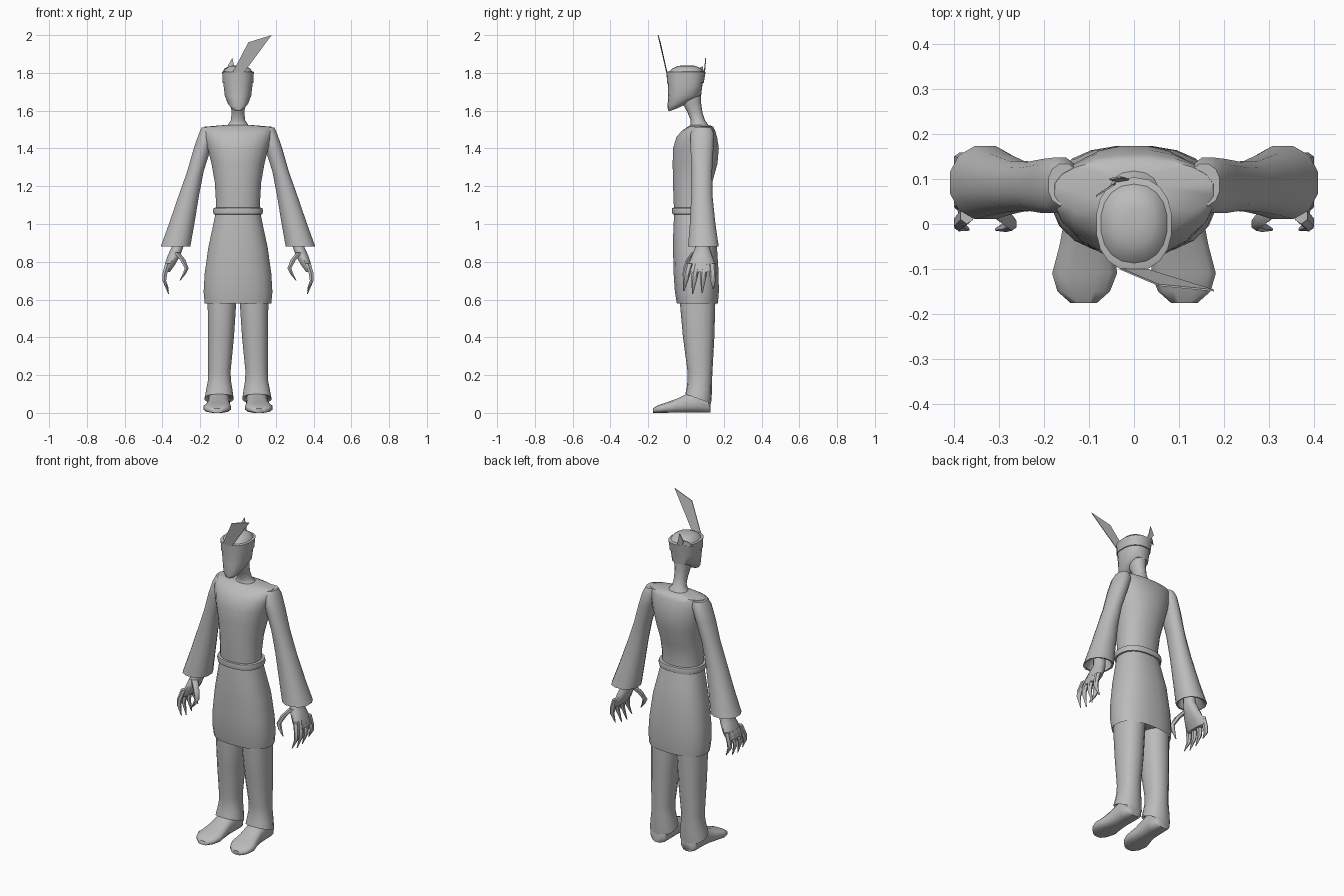
import bpy, bmesh, math
from mathutils import Vector

grey = bpy.data.materials.new("plain_grey")
grey.diffuse_color = (0.5, 0.5, 0.5, 1)


def finish(name, bm, angle=50):
    bmesh.ops.recalc_face_normals(bm, faces=bm.faces)
    me = bpy.data.meshes.new(name)
    bm.to_mesh(me)
    bm.free()
    me.materials.append(grey)
    ob = bpy.data.objects.new(name, me)
    bpy.context.collection.objects.link(ob)
    bpy.ops.object.select_all(action='DESELECT')
    ob.select_set(True)
    bpy.context.view_layer.objects.active = ob
    bpy.ops.object.shade_smooth_by_angle(angle=math.radians(angle))
    return ob


def loft(name, rings, n=16, power=2.2, along_y=False, side=1, angle=50, caps=(True, True)):
    """Skin of oval rings: (height, x0, x1, y0, y1[, tilt of the back edge])."""
    bm = bmesh.new()
    loops = []
    for r in rings:
        h, x0, x1, y0, y1 = r[:5]
        tilt = r[5] if len(r) > 5 else 0
        loop = []
        for i in range(n):
            a = 2 * math.pi * (i + 0.5) / n
            c, s = math.cos(a), math.sin(a)
            c = math.copysign(abs(c) ** (2 / power), c)
            s = math.copysign(abs(s) ** (2 / power), s)
            x, y, z = (x0 + x1) / 2 + c * (x1 - x0) / 2, (y0 + y1) / 2 + s * (y1 - y0) / 2, h + tilt * s
            if along_y:
                y, z = z, y
            loop.append(bm.verts.new((side * x, y, z)))
        loops.append(loop)
    for a, b in zip(loops, loops[1:]):
        for i in range(n):
            j = (i + 1) % n
            bm.faces.new((a[i], a[j], b[j], b[i]))
    if caps[0]:
        bm.faces.new(loops[0])
    if caps[1]:
        bm.faces.new(loops[-1])
    return finish(name, bm, angle)


def tube(name, pts, side, n=6):
    """Tapering finger: points (x, y, z, radius)."""
    rings = [(z, x - r * 0.8, x + r * 0.8, y - r, y + r) for x, y, z, r in pts]
    return loft(name, rings, n, 2, side=side)


def plate(name, outline, thick=0.004):
    bm = bmesh.new()
    front = [bm.verts.new(p) for p in outline]
    back = [bm.verts.new(Vector(p) + Vector((0, thick, 0))) for p in outline]
    bm.faces.new(front)
    bm.faces.new(back[::-1])
    for i in range(len(front)):
        j = (i + 1) % len(front)
        bm.faces.new((front[i], front[j], back[j], back[i]))
    return finish(name, bm, 30)


def sym(*rows):
    return [(z, -x, x, y0, y1) for z, x, y0, y1 in rows]


# Tunic body with flat shoulders and neck base
loft("tunic_body", sym(
    (1.05, .118, -.062, .125), (1.12, .118, -.067, .122), (1.22, .124, -.07, .14),
    (1.32, .142, -.072, .168), (1.40, .162, -.07, .175), (1.46, .178, -.052, .166),
    (1.495, .186, -.022, .155), (1.515, .178, .01, .145), (1.525, .06, .025, .12)), 20)

# Skirt, belt
loft("skirt", sym(
    (.60, .165, -.04, .16), (.58, .178, -.05, .17), (.64, .184, -.06, .175),
    (.74, .178, -.067, .174), (.88, .158, -.07, .165), (.98, .136, -.068, .145),
    (1.06, .12, -.063, .127)), 20, 2.4, angle=60)
loft("belt", sym(
    (1.05, .118, -.06, .122), (1.052, .131, -.073, .136), (1.07, .134, -.076, .139),
    (1.085, .131, -.074, .136), (1.087, .115, -.06, .12)), 20, 2.4)

# Neck and head
loft("neck", sym(
    (1.50, .085, .01, .13), (1.525, .055, .025, .118), (1.55, .038, .025, .10),
    (1.59, .035, .008, .087), (1.64, .04, -.02, .08), (1.70, .05, -.04, .08)), 14)
loft("head", [
    (1.605, -.018, .018, -.088, -.045, .008), (1.615, -.034, .034, -.095, -.012, .014),
    (1.64, -.054, .054, -.098, .03, .018), (1.68, -.071, .071, -.094, .08),
    (1.73, -.077, .077, -.096, .086), (1.80, -.081, .081, -.1, .1)], 18, 2.3)
loft("headband", sym(
    (1.745, .076, -.094, .088), (1.747, .082, -.1, .094), (1.805, .085, -.104, .104),
    (1.808, .078, -.095, .095)), 18, 2.3, angle=40)
loft("crown_cap", sym(
    (1.80, .079, -.094, .094), (1.822, .067, -.075, .08), (1.836, .045, -.045, .055),
    (1.84, .02, -.015, .03)), 18)

# Feather at the front and knot tails at the back of the band
plate("feather", [(-.03, -.102, 1.80), (.03, -.104, 1.80), (.178, -.15, 2.0), (.055, -.138, 1.962)])
plate("knot_tail_left", [(-.035, .092, 1.80), (-.01, .096, 1.80), (-.02, .1, 1.835),
                         (-.03, .102, 1.88), (-.055, .098, 1.835)])
plate("knot_tail_right", [(-.085, .06, 1.80), (-.04, .09, 1.80), (-.045, .085, 1.835), (-.07, .07, 1.825)])

for side, tag in ((-1, "right"), (1, "left")):
    # Wide sleeve, hollow at the cuff
    loft("sleeve_" + tag, [
        (1.512, .12, .192, .04, .135), (1.48, .12, .208, .022, .15), (1.40, .142, .236, .022, .147),
        (1.28, .18, .27, .028, .14), (1.15, .205, .316, .026, .142), (1.0, .229, .368, .018, .158),
        (.88, .25, .412, .008, .176), (.882, .258, .402, .018, .165), (.95, .262, .36, .04, .14)],
        12, 2.2, side=side)
    # Hand, fingers and thumb
    loft("palm_" + tag, [
        (.96, .29, .35, .055, .12), (.88, .288, .352, .05, .125), (.83, .305, .375, .03, .14),
        (.78, .335, .39, .01, .155), (.745, .36, .398, .006, .152)], 10, 2.2, side=side)
    for k, (y, tip_y, tip_z) in enumerate(((.02, -.012, .645), (.06, .035, .63),
                                           (.1, .085, .635), (.138, .145, .655))):
        tube(f"finger_{k + 1}_{tag}", [
            (.372, y, .79, .02), (.388, (y + tip_y) / 2, .735, .018),
            (.39, tip_y * .7 + y * .3, .70, .014), (.368, tip_y, tip_z, .003)], side)
    tube("thumb_" + tag, [(.325, .05, .85, .022), (.292, .02, .81, .02),
                          (.272, 0, .765, .015), (.285, -.006, .735, .012), (.308, -.012, .70, .003)], side)

    # Trouser leg with hem lower at the heel
    loft("trouser_leg_" + tag, [
        (.66, .012, .158, -.035, .158), (.58, .008, .162, -.032, .155), (.40, .02, .161, -.016, .15),
        (.22, .038, .159, .008, .14), (.17, .036, .161, .008, .138), (.12, .028, .17, .004, .137, -.015),
        (.075, .022, .178, -.004, .133, -.025), (.085, .032, .168, .008, .125, -.025)],
        14, 2.3, side=side)
    # Shoe, lofted from heel to toe
    loft("shoe_" + tag, [
        (.13, .065, .135, 0, .06), (.12, .048, .152, 0, .085), (.06, .042, .158, 0, .12),
        (.0, .046, .158, 0, .1), (-.05, .042, .168, 0, .075), (-.11, .036, .184, 0, .054),
        (-.15, .052, .172, 0, .04), (-.176, .082, .142, 0, .024)],
        12, 2.8, along_y=True, side=side)
